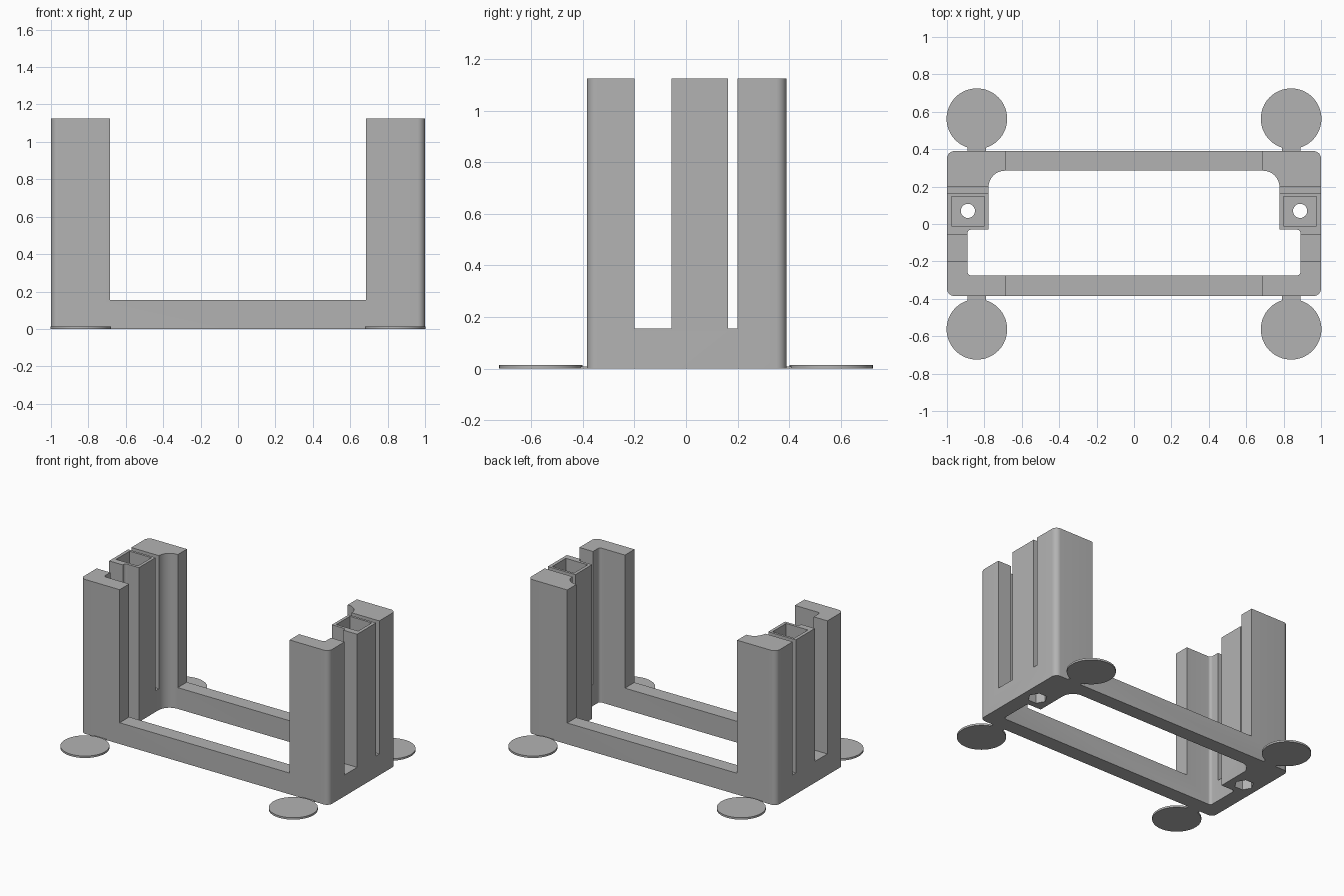
import bpy
import bmesh
import math
from mathutils import Vector

if "Cube" in bpy.data.objects:
    bpy.data.objects.remove(bpy.data.objects["Cube"], do_unlink=True)

HEIGHT = 1.125   # top of the posts
RAIL = 0.155     # top of the base frame
OVER = 0.1       # cutter overshoot

grey = bpy.data.materials.new("plain grey")
grey.use_nodes = True
grey.diffuse_color = (0.45, 0.45, 0.45, 1)
grey.node_tree.nodes["Principled BSDF"].inputs["Base Color"].default_value = (0.45, 0.45, 0.45, 1)


def fillet(corners, steps=8):
    """Round the corners (x, y, radius) of a closed outline."""
    points = []
    for i, (x, y, r) in enumerate(corners):
        here = Vector((x, y))
        if r == 0:
            points.append(here)
            continue
        a = (Vector(corners[i - 1][:2]) - here).normalized()
        b = (Vector(corners[(i + 1) % len(corners)][:2]) - here).normalized()
        centre = here + (a + b) * r   # right-angled corners
        for k in range(steps + 1):
            t = k / steps * math.pi / 2
            points.append(centre - b * r * math.cos(t) - a * r * math.sin(t))
    return points


def prism(name, outline, low, high):
    bm = bmesh.new()
    face = bm.faces.new([bm.verts.new((p[0], p[1], low)) for p in outline])
    top = bmesh.ops.extrude_face_region(bm, geom=[face])["geom"]
    bmesh.ops.translate(bm, vec=(0, 0, high - low),
                        verts=[g for g in top if isinstance(g, bmesh.types.BMVert)])
    bmesh.ops.recalc_face_normals(bm, faces=bm.faces)
    mesh = bpy.data.meshes.new(name)
    bm.to_mesh(mesh)
    bm.free()
    mesh.materials.append(grey)
    obj = bpy.data.objects.new(name, mesh)
    bpy.context.collection.objects.link(obj)
    return obj


def rect(x0, x1, y0, y1):
    return [(x0, y0), (x1, y0), (x1, y1), (x0, y1)]


def ring(x, y, radius, sides):
    return [(x + radius * math.cos(math.tau * i / sides),
             y + radius * math.sin(math.tau * i / sides)) for i in range(sides)]


def activate(obj):
    bpy.ops.object.select_all(action='DESELECT')
    obj.select_set(True)
    bpy.context.view_layer.objects.active = obj


def cut(target, outline, low, high):
    cutter = prism("cutter", outline, low, high)
    cutter.hide_render = True
    mod = target.modifiers.new("cut", 'BOOLEAN')
    mod.operation = 'DIFFERENCE'
    mod.solver = 'EXACT'
    mod.object = cutter
    activate(target)
    bpy.ops.object.modifier_apply(modifier=mod.name)
    bpy.data.objects.remove(cutter, do_unlink=True)


# Frame and posts, from one rounded block
body = prism("frame_with_posts", fillet([
    (-1, -0.385, 0.04), (1, -0.385, 0.04), (1, 0.39, 0.04), (-1, 0.39, 0.04)]), 0, HEIGHT)

# Central opening, wider at the front
half = [(0.89, -0.275, 0.02), (0.89, -0.03, 0.02), (0.778, -0.03, 0), (0.778, 0.285, 0.088)]
opening = half + [(-x, y, r) for x, y, r in reversed(half)]
cut(body, fillet(opening), -OVER, HEIGHT + OVER)

# Wide gap between the post groups, then the slots across the sides
cut(body, rect(-0.685, 0.685, -1, 1), RAIL, HEIGHT + OVER)
for y0, y1 in ((-0.2, -0.056), (0.163, 0.199)):
    cut(body, rect(-2, 2, y0, y1), RAIL, HEIGHT + OVER)

# Hollow middle posts with a bolt hole and a hexagonal nut recess
for side in (-1, 1):
    x = 0.888 * side
    cut(body, rect(x - 0.088, x + 0.088, -0.01, 0.146), RAIL, HEIGHT + OVER)
    cut(body, ring(x, 0.07, 0.038, 32), -OVER, RAIL + OVER)
    cut(body, ring(x, 0.07, 0.065, 6), -OVER, 0.07)

activate(body)
bpy.ops.object.shade_smooth_by_angle(angle=math.radians(30))

# Flat round feet joined to the frame by thin tabs
for x, side in ((-0.84, "right"), (0.84, "left")):
    for s, end in ((-1, "front"), (1, "back")):
        foot = prism(f"{end}_{side}_foot", ring(x, 0.563 * s, 0.162, 64), 0, 0.014)
        activate(foot)
        bpy.ops.object.shade_smooth_by_angle(angle=math.radians(30))
        y0, y1 = sorted((0.38 * s, 0.43 * s))
        prism(f"{end}_{side}_foot_tab", rect(x - 0.05, x + 0.05, y0, y1), 0, 0.007)
